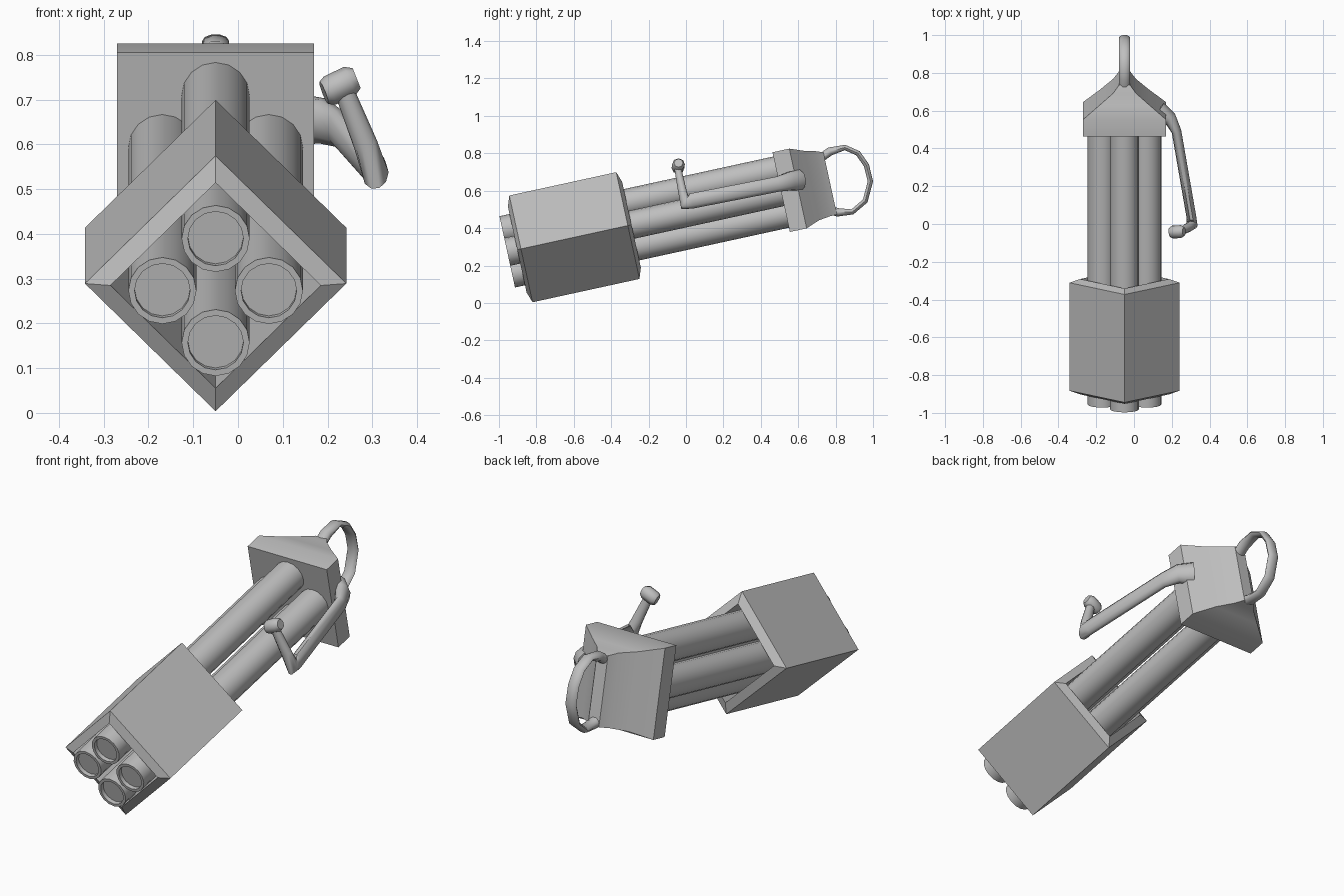
import bpy, bmesh, math
from mathutils import Vector

cube = bpy.data.objects.get("Cube")
if cube:
    bpy.data.objects.remove(cube, do_unlink=True)

# One grey metal for everything
metal = bpy.data.materials.new("grey_metal")
metal.use_nodes = True
GREY = (0.52, 0.52, 0.52, 1)
metal.diffuse_color = GREY
metal.node_tree.nodes["Principled BSDF"].inputs["Base Color"].default_value = GREY

TILT = math.radians(12.3)
ORIGIN = (-0.05, -0.8825, 0.289)


def loft(name, rings, wrap=False, tilted=True, smooth=35):
    """Skin a list of equal-length point rings; cap the ends unless wrapped."""
    bm = bmesh.new()
    rows = [[bm.verts.new(p) for p in ring] for ring in rings]
    n = len(rows[0])
    pairs = list(zip(rows, rows[1:])) + ([(rows[-1], rows[0])] if wrap else [])
    for a, b in pairs:
        for i in range(n):
            j = (i + 1) % n
            bm.faces.new((a[i], a[j], b[j], b[i]))
    if not wrap:
        bm.faces.new(rows[0])
        bm.faces.new(rows[-1])
    bmesh.ops.recalc_face_normals(bm, faces=bm.faces)
    mesh = bpy.data.meshes.new(name)
    bm.to_mesh(mesh)
    bm.free()
    mesh.materials.append(metal)
    obj = bpy.data.objects.new(name, mesh)
    bpy.context.collection.objects.link(obj)
    if tilted:
        obj.location = ORIGIN
        obj.rotation_euler.x = TILT
    bpy.ops.object.select_all(action="DESELECT")
    obj.select_set(True)
    bpy.context.view_layer.objects.active = obj
    bpy.ops.object.shade_smooth_by_angle(angle=math.radians(smooth))
    return obj


def circle(x, y, z, r, n=16):
    return [(x + r * math.cos(math.tau * i / n), y, z + r * math.sin(math.tau * i / n))
            for i in range(n)]


def diamond(y, r):
    return circle(0, y, 0, r, 4)


def rect(y, w, top, bottom):
    return [(-w, y, bottom), (w, y, bottom), (w, y, top), (-w, y, top)]


def tube(name, path, side, n=10):
    """Elliptical tube along points (x, y, z, radius along side, other radius)."""
    pts = [Vector(p[:3]) for p in path]
    rings = []
    for i, p in enumerate(pts):
        before = (p - pts[i - 1]).normalized() if i else Vector()
        after = (pts[i + 1] - p).normalized() if i < len(pts) - 1 else Vector()
        t = (before + after).normalized()
        a = Vector(side)
        a = (a - t * a.dot(t)).normalized()
        b = t.cross(a)
        ra, rb = path[i][3:]
        rings.append([p + a * ra * math.cos(math.tau * k / n) + b * rb * math.sin(math.tau * k / n)
                      for k in range(n)])
    return loft(name, rings, tilted=False, smooth=50)


# Hollow diamond sleeve with raised inner rims
loft("barrel_sleeve", [diamond(0, 0.292), diamond(0.585, 0.292),
                       diamond(0.605, 0.235), diamond(-0.02, 0.235)], wrap=True, smooth=10)

# Four barrels with shallow recessed muzzles
for name, dx, dz in (("top", 0, 1), ("bottom", 0, -1), ("left", 1, 0), ("right", -1, 0)):
    x, z = dx * 0.119, dz * 0.119
    loft(name + "_barrel", [circle(x, 1.44, z, 0.076), circle(x, -0.075, z, 0.076),
                            circle(x, -0.075, z, 0.062), circle(x, -0.055, z, 0.062)])

# Rear housing: square front narrowing to a thin upright wedge
loft("rear_housing", [rect(1.424, 0.22, 0.218, -0.218), rect(1.516, 0.22, 0.218, -0.218),
                      rect(1.59, 0.13, 0.19, -0.19), rect(1.65, 0.06, 0.175, -0.182),
                      rect(1.69, 0.03, 0.16, -0.18)])

# Loop handle behind the housing
loop = [(0.70, 0.76), (0.77, 0.81), (0.85, 0.831), (0.92, 0.80), (0.965, 0.735),
        (0.986, 0.65), (0.958, 0.545), (0.89, 0.487), (0.81, 0.484), (0.74, 0.51)]
tube("loop_handle", [(-0.05, y, z, 0.03, 0.024 if i in (0, 1, 8, 9) else 0.015)
                     for i, (y, z) in enumerate(loop)], (1, 0, 0))

# Bent side arm with a grip knob
tube("side_arm", [(0.13, 0.60, 0.655, 0.05, 0.06), (0.19, 0.56, 0.652, 0.036, 0.052),
                  (0.225, 0.49, 0.635, 0.026, 0.043), (0.305, 0.03, 0.545, 0.026, 0.043),
                  (0.307, -0.005, 0.535, 0.03, 0.04), (0.285, -0.02, 0.60, 0.027, 0.024),
                  (0.245, -0.04, 0.70, 0.023, 0.02), (0.235, -0.045, 0.73, 0.022, 0.02)], (1, 0, 0))
tube("grip_knob", [(0.192, -0.045, 0.715, 0.027, 0.027), (0.205, -0.043, 0.72, 0.034, 0.034),
                   (0.25, -0.04, 0.742, 0.034, 0.034), (0.265, -0.04, 0.748, 0.024, 0.024)],
     (0, 1, 0), n=8)
